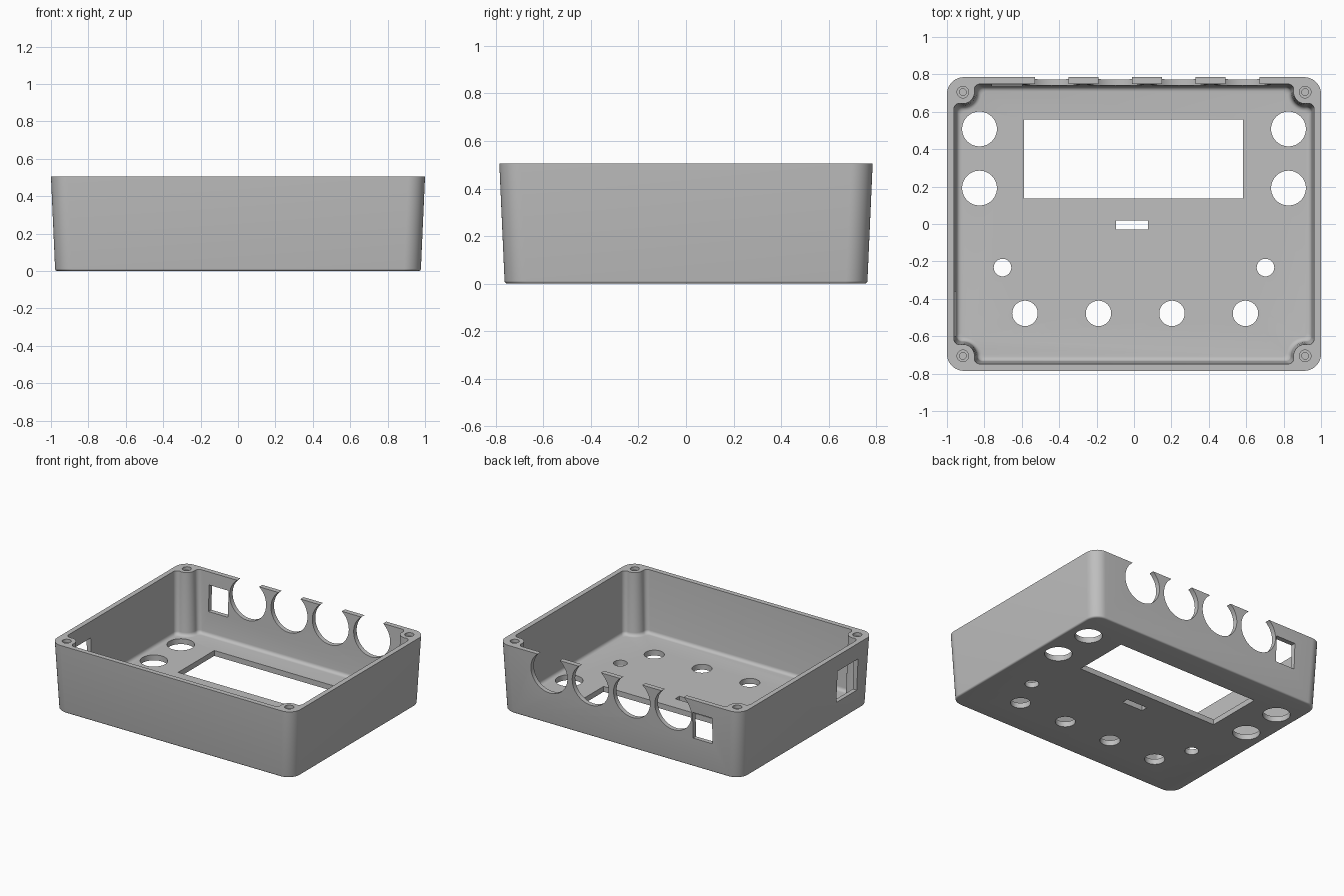
import bpy
import bmesh
from math import sin, cos, pi, atan2, sqrt
from mathutils import Vector

if "Cube" in bpy.data.objects:
    bpy.data.objects.remove(bpy.data.objects["Cube"])

HALF_X, HALF_Y, HEIGHT = 1.0, 0.785, 0.505
WALL, FLOOR = 0.037, 0.04
POST_X, POST_Y = 0.915, 0.705


def arc(cx, cy, r, a0, a1, n):
    return [(cx + r * cos(a0 + (a1 - a0) * i / n), cy + r * sin(a0 + (a1 - a0) * i / n))
            for i in range(n + 1)]


def four_corners(quarter):
    """Repeat a first-quadrant outline around all four corners."""
    ring = list(quarter)
    ring += [(-x, y) for x, y in reversed(quarter)]
    ring += [(-x, -y) for x, y in quarter]
    ring += [(x, -y) for x, y in reversed(quarter)]
    return ring


def outer_outline(inset):
    r = 0.09
    return four_corners(arc(HALF_X - inset - r, HALF_Y - inset - r, r, 0, pi / 2, 12))


def cavity_outline(inset):
    """Inner wall outline that wraps around a screw post in each corner."""
    w, h = HALF_X - WALL - inset, HALF_Y - WALL - inset
    f, r = 0.03, 0.062 + inset
    # fillet centres touching wall and post
    ax = w - f
    ay = POST_Y - sqrt((r + f) ** 2 - (ax - POST_X) ** 2)
    by = h - f
    bx = POST_X - sqrt((r + f) ** 2 - (by - POST_Y) ** 2)
    a = atan2(POST_Y - ay, POST_X - ax)
    b = atan2(POST_Y - by, POST_X - bx)
    quarter = arc(ax, ay, f, 0, a, 8)
    quarter += arc(POST_X, POST_Y, r, a + pi, b + pi, 12)[1:-1] if b + pi < a + pi else []
    quarter += arc(bx, by, f, b, pi / 2, 8)
    return four_corners(quarter)


def loft(bm, rings):
    """Skin a stack of matching rings and cap both ends."""
    rows = [[bm.verts.new(p) for p in ring] for ring in rings]
    n = len(rows[0])
    faces = [bm.faces.new((lo[i], lo[(i + 1) % n], hi[(i + 1) % n], hi[i]))
             for lo, hi in zip(rows, rows[1:]) for i in range(n)]
    faces += [bm.faces.new(rows[0]), bm.faces.new(rows[-1])]
    bmesh.ops.recalc_face_normals(bm, faces=faces)


def level(outline, z):
    return [(x, y, z) for x, y in outline]


def circle(x, y, r, n=48):
    return arc(x, y, r, 0, 2 * pi, n)[:-1]


def block(bm, lo, hi):
    base = [(lo[0], lo[1]), (hi[0], lo[1]), (hi[0], hi[1]), (lo[0], hi[1])]
    loft(bm, [level(base, lo[2]), level(base, hi[2])])


def make_object(name, bm):
    mesh = bpy.data.meshes.new(name)
    bm.to_mesh(mesh)
    bm.free()
    obj = bpy.data.objects.new(name, mesh)
    bpy.context.collection.objects.link(obj)
    return obj


def cut(target, cutter):
    cutter.hide_render = True
    mod = target.modifiers.new("cut", 'BOOLEAN')
    mod.operation, mod.solver, mod.object = 'DIFFERENCE', 'EXACT', cutter
    bpy.context.view_layer.objects.active = target
    bpy.ops.object.modifier_apply(modifier=mod.name)
    bpy.data.objects.remove(cutter)


# Drafted outer body with a softened bottom edge
bm = bmesh.new()
edge = 0.012
rings = [level(outer_outline(0.022 + edge * (1 - sin(t))), edge * (1 - cos(t)))
         for t in [i * pi / 8 for i in range(5)]]
rings.append(level(outer_outline(0), HEIGHT))
loft(bm, rings)
enclosure = make_object("enclosure", bm)

# Cavity with drafted walls and a rounded floor edge
bm = bmesh.new()
fillet = 0.025
rings = [level(cavity_outline(0.014 + fillet * (1 - sin(t))), FLOOR + fillet * (1 - cos(t)))
         for t in [i * pi / 10 for i in range(6)]]
rings += [level(cavity_outline(0), HEIGHT), level(cavity_outline(0), HEIGHT + 0.05)]
loft(bm, rings)
cut(enclosure, make_object("cavity_cutter", bm))

# Openings
bm = bmesh.new()

# Floor: round holes, display window and small slot
round_holes = [(s * 0.826, y, 0.093) for s in (-1, 1) for y in (0.508, 0.192)]
round_holes += [(s * 0.703, -0.233, 0.047) for s in (-1, 1)]
round_holes += [(-0.583 + 0.393 * i, -0.478, 0.068) for i in range(4)]
for x, y, r in round_holes:
    loft(bm, [level(circle(x, y, r), z) for z in (-0.1, 0.1)])
block(bm, (-0.587, 0.135, -0.1), (0.583, 0.56, 0.1))
block(bm, (-0.096, -0.03, -0.1), (0.075, 0.02, 0.1))

# Back wall: four open-topped round notches and a socket opening
for i in range(4):
    ring = circle(-0.44 + 0.34 * i, 0.385, 0.15, 64)
    loft(bm, [[(x, y, z) for x, z in ring] for y in (0.70, 0.85)])
block(bm, (-0.76, 0.70, 0.215), (-0.60, 0.85, 0.41))

# Side wall: socket opening
block(bm, (-1.1, -0.60, 0.15), (-0.9, -0.36, 0.385))

# Counterbored screw holes in the posts
for sx in (-1, 1):
    for sy in (-1, 1):
        steps = [(0.018, 0.2), (0.018, HEIGHT - 0.025),
                 (0.031, HEIGHT - 0.025), (0.031, HEIGHT + 0.05)]
        loft(bm, [level(circle(sx * POST_X, sy * POST_Y, r, 24), z) for r, z in steps])
cut(enclosure, make_object("opening_cutter", bm))

# Grey plastic
grey = bpy.data.materials.new("grey_plastic")
grey.use_nodes = True
colour = (0.52, 0.52, 0.52, 1.0)
grey.diffuse_color = colour
grey.node_tree.nodes["Principled BSDF"].inputs["Base Color"].default_value = colour
enclosure.data.materials.clear()
enclosure.data.materials.append(grey)

bpy.ops.object.select_all(action='DESELECT')
enclosure.select_set(True)
bpy.context.view_layer.objects.active = enclosure
bpy.ops.object.shade_smooth_by_angle(angle=pi / 6)
